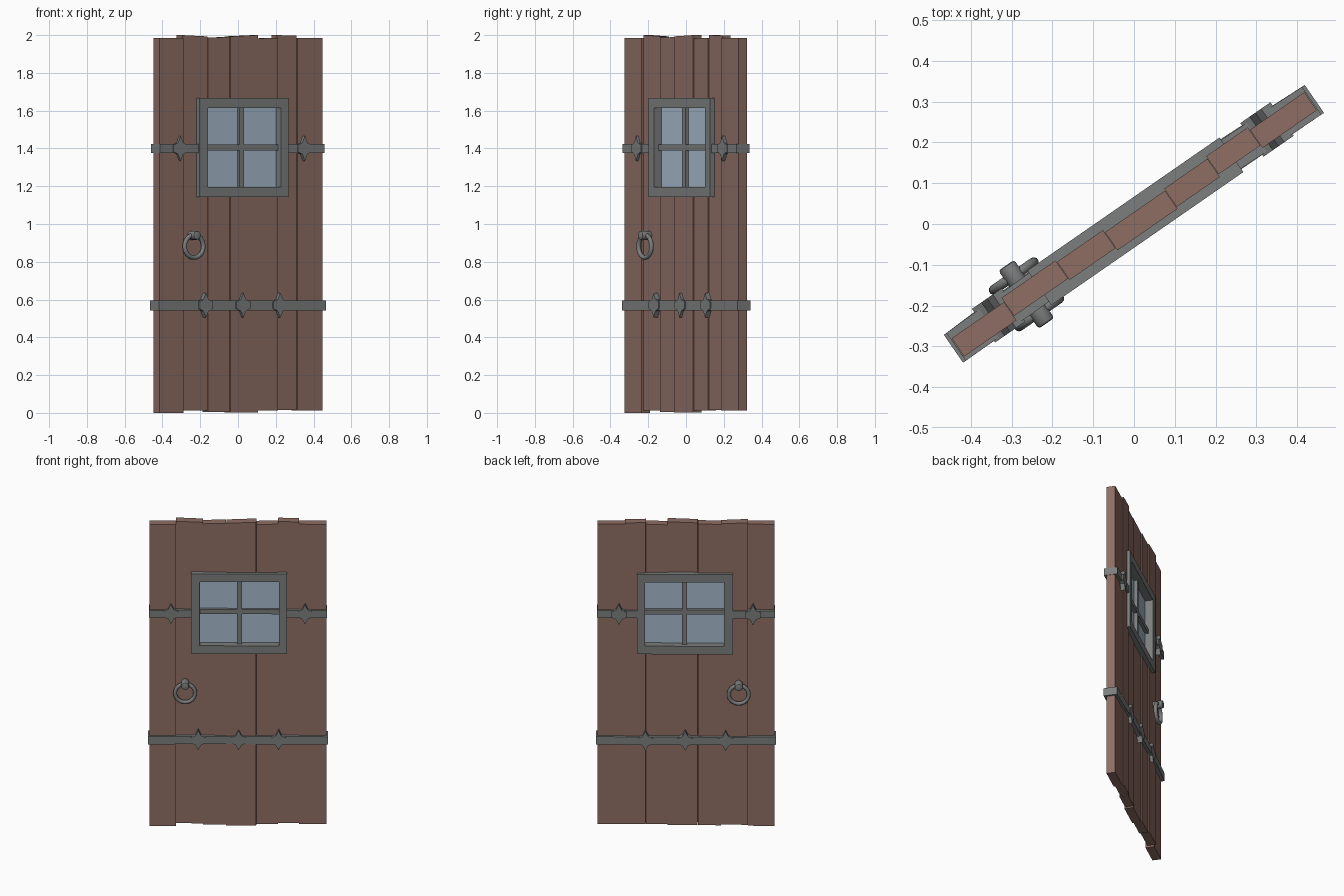
import bpy, bmesh, math
from mathutils import Matrix, Vector

if "Cube" in bpy.data.objects:
    bpy.data.objects.remove(bpy.data.objects["Cube"])

# the door stands half open: everything is built flat, then turned
TURN = Matrix.Rotation(math.radians(34.7), 4, 'Z')


def material(name, rgb):
    m = bpy.data.materials.new(name)
    m.use_nodes = True
    m.diffuse_color = (*rgb, 1)
    m.node_tree.nodes["Principled BSDF"].inputs["Base Color"].default_value = (*rgb, 1)
    return m


WOOD = material("brown wood", (0.27, 0.155, 0.125))
METAL = material("grey iron", (0.2, 0.21, 0.205))
GLASS = material("pale blue glass", (0.38, 0.48, 0.59))


def finish(name, bm, mat, smooth=False):
    bmesh.ops.recalc_face_normals(bm, faces=bm.faces)
    bm.transform(TURN)
    me = bpy.data.meshes.new(name)
    bm.to_mesh(me)
    bm.free()
    ob = bpy.data.objects.new(name, me)
    bpy.context.collection.objects.link(ob)
    if mat:
        me.materials.append(mat)
    if smooth:
        bpy.ops.object.select_all(action='DESELECT')
        ob.select_set(True)
        bpy.context.view_layer.objects.active = ob
        bpy.ops.object.shade_smooth_by_angle(angle=math.radians(40))
    return ob


def prism(name, outline, offset, mat):
    """Extrude a closed outline of 3D points along an offset vector."""
    bm = bmesh.new()
    face = bm.faces.new([bm.verts.new(p) for p in outline])
    ext = bmesh.ops.extrude_face_region(bm, geom=[face])
    verts = [g for g in ext["geom"] if isinstance(g, bmesh.types.BMVert)]
    bmesh.ops.translate(bm, verts=verts, vec=Vector(offset))
    return finish(name, bm, mat)


def box(name, x0, x1, y0, y1, z0, z1, mat):
    return prism(name, [(x0, y0, z0), (x1, y0, z0), (x1, y0, z1), (x0, y0, z1)],
                 (0, y1 - y0, 0), mat)


# window opening
L, R, B, T = -0.228, 0.245, 1.195, 1.615
cutter = box("window_cutter", L - 0.02, R + 0.02, -0.2, 0.2, B - 0.02, T + 0.02, None)
cutter.hide_render = True
cutter.hide_viewport = False
cutter.display_type = 'WIRE'

# planks: left, right, depth shift, bottom, top left, top right
planks = [
    (-0.527, -0.371, -0.003, 0.0, 1.985, 1.985),
    (-0.370, -0.209, 0.009, 0.012, 2.0, 1.993),
    (-0.208, -0.071, 0.004, 0.006, 1.986, 1.99),
    (-0.070, 0.109, -0.003, 0.003, 1.993, 2.0),
    (0.110, 0.239, 0.002, 0.012, 1.982, 1.986),
    (0.240, 0.364, 0.009, 0.015, 2.0, 1.997),
    (0.365, 0.527, 0.001, 0.012, 1.986, 1.985),
]
for i, (x0, x1, shift, z0, zl, zr) in enumerate(planks):
    y = shift - 0.027
    plank = prism(f"plank_{i + 1}", [(x0, y, z0), (x1, y, z0), (x1, y, zr), (x0, y, zl)],
                  (0, 0.054, 0), WOOD)
    if x1 > L - 0.02 and x0 < R + 0.02:
        cut = plank.modifiers.new("window hole", 'BOOLEAN')
        cut.operation = 'DIFFERENCE'
        cut.solver = 'EXACT'
        cut.object = cutter

# window frame, bars and glass
FL, FR, FB, FT, F0, F1 = -0.28, 0.293, 1.142, 1.668, -0.048, 0.055
box("frame_bottom", FL, FR, F0, F1, FB, B, METAL)
box("frame_top", FL, FR, F0, F1, T, FT, METAL)
box("frame_right_side", FL, L, F0, F1, B, T, METAL)
box("frame_left_side", R, FR, F0, F1, B, T, METAL)
box("upright_window_bar", -0.005, 0.025, -0.022, 0.028, B, T, METAL)
box("cross_window_bar", L, R, -0.02, 0.026, 1.39, 1.42, METAL)
box("window_glass", L, R, -0.001, 0.006, B, T, GLASS)


# iron straps wrapping the door
def strap(name, outline, z, half):
    prism(name, [(x, y, z - half) for x, y in outline], (0, 0, 2 * half), METAL)


strap("lower_strap", [(-0.538, -0.041), (0, -0.037), (0.538, -0.041), (0.538, 0.042),
                      (0.3, 0.05), (-0.32, 0.05), (-0.538, 0.042)], 0.568, 0.026)
for side, inner, word in ((-1, FL, "right"), (1, FR, "left")):
    end = side * 0.53
    strap(f"upper_strap_{word}", [(end, -0.041), (inner, -0.038), (inner, 0.048), (end, 0.042)],
          1.4, 0.024)


# pointed ornaments across the straps
def ornament(name, x, z, tall):
    quarter = [(0.045, 0.018), (0.017, 0.03), (0, tall)]
    upper = quarter + [(-a, b) for a, b in quarter[-2::-1]]
    loop = upper + [(-a, -b) for a, b in upper]
    prism(name, [(x + a, -0.045, z + b) for a, b in loop], (0, 0.1, 0), METAL)


for i, x in enumerate((-0.237, 0.004, 0.242)):
    ornament(f"lower_ornament_{i + 1}", x, 0.57, 0.065)
for i, x in enumerate((-0.4, 0.4)):
    ornament(f"upper_ornament_{i + 1}", x, 1.4, 0.066)


# ring handles on both sides
def ring(name, x, y, z, major, minor):
    bm = bmesh.new()
    circle = bmesh.ops.create_circle(bm, segments=10, radius=minor,
                                     matrix=Matrix.Translation((major, 0, 0))
                                     @ Matrix.Rotation(math.pi / 2, 4, 'X'))
    edges = list({e for v in circle["verts"] for e in v.link_edges})
    bmesh.ops.spin(bm, geom=circle["verts"] + edges, cent=(0, 0, 0), axis=(0, 0, 1),
                   angle=math.tau, steps=24, use_merge=True)
    bmesh.ops.remove_doubles(bm, verts=bm.verts, dist=0.0005)
    bm.transform(Matrix.Translation((x, y, z)) @ Matrix.Rotation(math.pi / 2, 4, 'X'))
    finish(name, bm, METAL, True)


def knob(name, x, y0, y1, z, radius):
    bm = bmesh.new()
    bmesh.ops.create_cone(bm, cap_ends=True, segments=14, radius1=radius, radius2=radius,
                          depth=abs(y1 - y0))
    rims = [e for e in bm.edges if abs(e.verts[0].co.z - e.verts[1].co.z) < 1e-5]
    bmesh.ops.bevel(bm, geom=rims, offset=0.007, segments=2, affect='EDGES', profile=0.5)
    bm.transform(Matrix.Translation((x, (y0 + y1) / 2, z)) @ Matrix.Rotation(math.pi / 2, 4, 'X'))
    finish(name, bm, METAL, True)


for word, y, y0, y1 in (("front", -0.046, -0.01, -0.078), ("back", 0.063, 0.02, 0.095)):
    ring(f"{word}_ring", -0.315, y, 0.882, 0.06, 0.012)
    knob(f"{word}_knob", -0.315, y0, y1, 0.94, 0.024)
